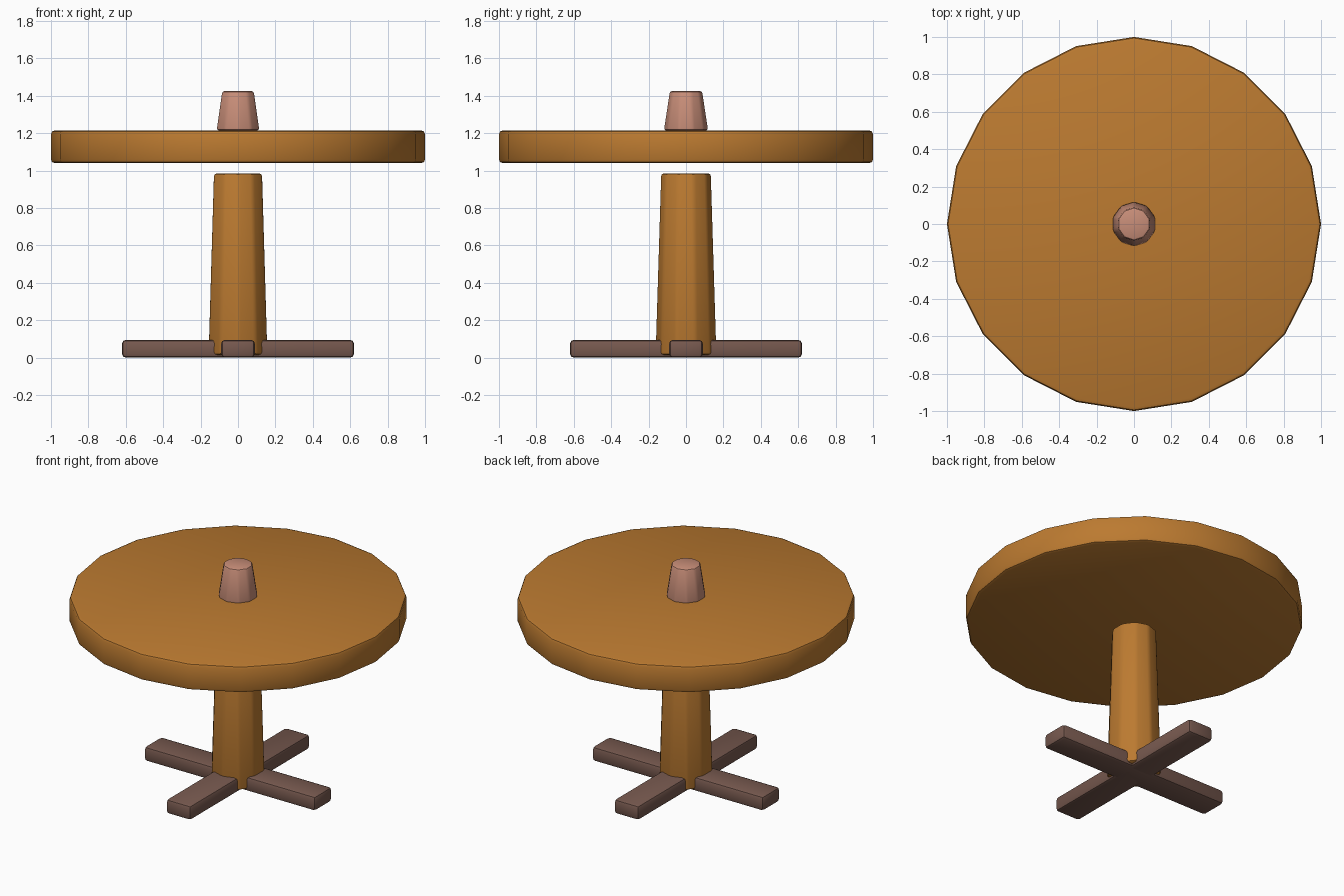
import bpy
import math

if "Cube" in bpy.data.objects:
    bpy.data.objects.remove(bpy.data.objects["Cube"])


def material(name, rgb):
    m = bpy.data.materials.new(name)
    m.diffuse_color = (*rgb, 1)
    m.use_nodes = True
    m.node_tree.nodes["Principled BSDF"].inputs["Base Color"].default_value = m.diffuse_color
    return m


oak = material("warm oak", (0.50, 0.195, 0.03))
dark = material("dark wood", (0.185, 0.10, 0.078))
clay = material("pink clay", (0.58, 0.27, 0.19))


def finish(name, mat, bevel):
    """Name, colour, soften the sharp edges and smooth the current object."""
    ob = bpy.context.object
    ob.name = ob.data.name = name
    ob.data.materials.append(mat)
    mod = ob.modifiers.new("soft edges", 'BEVEL')
    mod.width = bevel
    mod.segments = 2
    mod.limit_method = 'ANGLE'
    mod.angle_limit = math.radians(30)
    bpy.ops.object.modifier_apply(modifier=mod.name)
    bpy.ops.object.shade_smooth_by_angle(angle=math.radians(35))


def drum(name, mat, sides, r_low, r_high, z_low, z_high, bevel):
    bpy.ops.mesh.primitive_cone_add(vertices=sides, radius1=r_low, radius2=r_high,
                                    depth=z_high - z_low,
                                    location=(0, 0, (z_low + z_high) / 2))
    finish(name, mat, bevel)


def bar(name, mat, size, z, bevel):
    bpy.ops.mesh.primitive_cube_add(size=1, location=(0, 0, z))
    bpy.context.object.scale = size
    bpy.ops.object.transform_apply(location=False, rotation=False, scale=True)
    finish(name, mat, bevel)


# Round top, floating just above the tapered pedestal
drum("table_top", oak, 20, 1.0, 1.0, 1.04, 1.215, 0.02)
drum("pedestal", oak, 10, 0.165, 0.135, 0.015, 0.985, 0.015)

# Crossed feet
bar("foot_side_to_side", dark, (1.24, 0.18, 0.095), 0.0475, 0.02)
bar("foot_front_to_back", dark, (0.18, 1.24, 0.095), 0.0475, 0.02)

# Small cup standing upside down on the table
drum("cup", clay, 10, 0.12, 0.088, 1.215, 1.425, 0.012)
